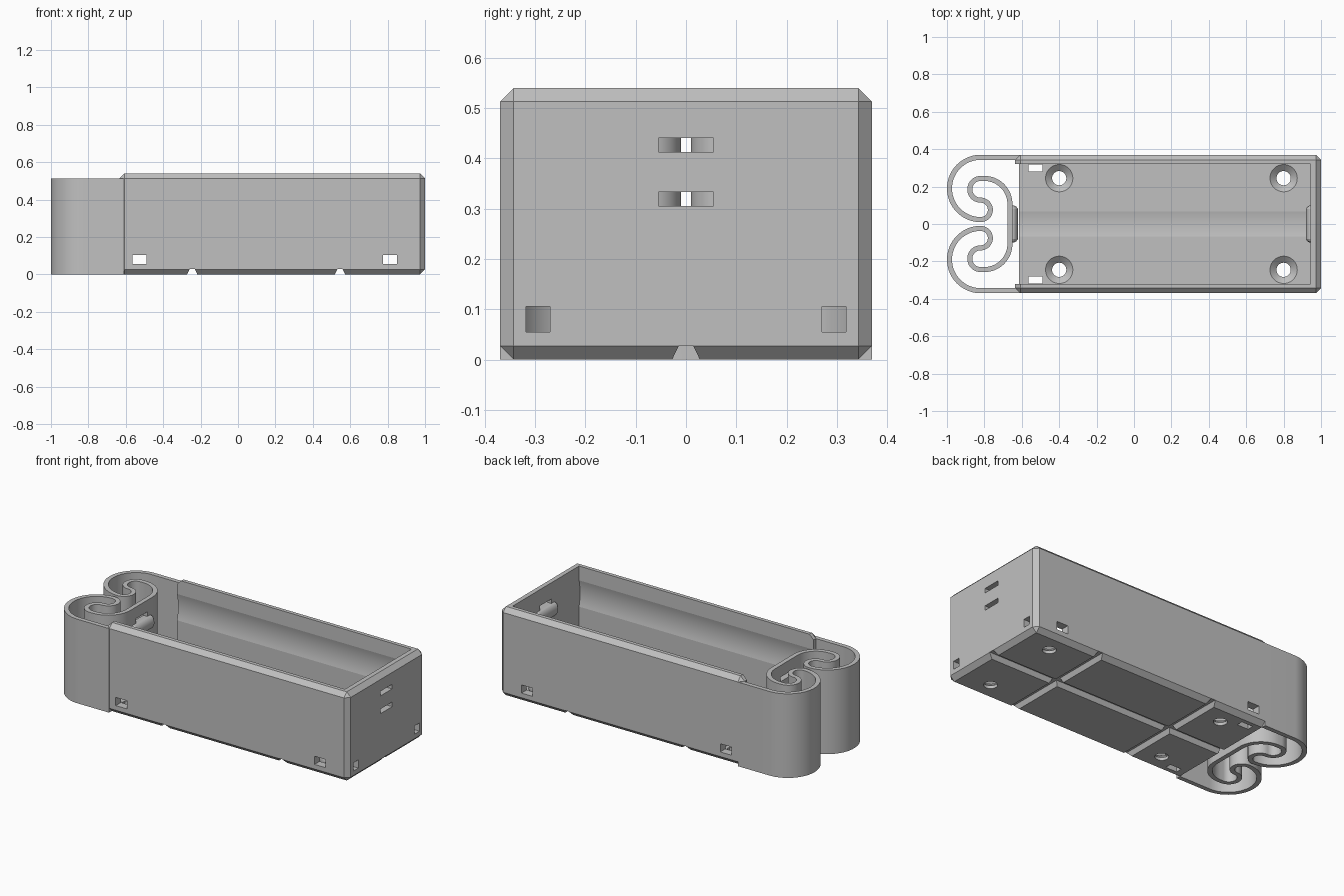
import bpy, bmesh, math
from mathutils import Vector

if "Cube" in bpy.data.objects:
    bpy.data.objects.remove(bpy.data.objects["Cube"], do_unlink=True)

grey = bpy.data.materials.new("plain_grey")
grey.use_nodes = True
COLOUR = (0.53, 0.53, 0.53, 1)
grey.diffuse_color = COLOUR
grey.node_tree.nodes["Principled BSDF"].inputs["Base Color"].default_value = COLOUR


def finish(bm, name):
    bmesh.ops.recalc_face_normals(bm, faces=bm.faces)
    mesh = bpy.data.meshes.new(name)
    bm.to_mesh(mesh)
    bm.free()
    mesh.materials.append(grey)
    ob = bpy.data.objects.new(name, mesh)
    bpy.context.scene.collection.objects.link(ob)
    return ob


def loft(rings, name):
    """Skin a closed solid through matching rings of points."""
    bm = bmesh.new()
    rows = [[bm.verts.new(p) for p in ring] for ring in rings]
    n = len(rows[0])
    for a, b in zip(rows, rows[1:]):
        for i in range(n):
            j = (i + 1) % n
            bm.faces.new((a[i], a[j], b[j], b[i]))
    bm.faces.new(rows[0])
    bm.faces.new(rows[-1])
    return finish(bm, name)


def prism(points, axis, lo, hi, name="cutter"):
    """Extrude a 2D outline along x, y or z."""
    def place(p, h):
        return {"x": (h, *p), "y": (p[0], h, p[1]), "z": (*p, h)}[axis]
    return loft([[place(p, h) for p in points] for h in (lo, hi)], name)


def box(x0, x1, y0, y1, z0, z1, name="cutter"):
    return prism([(x0, y0), (x1, y0), (x1, y1), (x0, y1)], "z", z0, z1, name)


def circle(u, v, r, n=48):
    return [(u + r * math.cos(math.tau * i / n), v + r * math.sin(math.tau * i / n))
            for i in range(n)]


def activate(ob):
    bpy.ops.object.select_all(action="DESELECT")
    ob.select_set(True)
    bpy.context.view_layer.objects.active = ob


def cut(target, cutter):
    cutter.hide_render = True
    mod = target.modifiers.new("cut", "BOOLEAN")
    mod.operation, mod.solver, mod.object = "DIFFERENCE", "EXACT", cutter
    activate(target)
    bpy.ops.object.modifier_apply(modifier=mod.name)
    bpy.data.objects.remove(cutter, do_unlink=True)


def smooth(ob):
    activate(ob)
    bpy.ops.object.shade_smooth_by_angle(angle=math.radians(10))


FLOOR, MID = 0.05, 0.373
CHAMFER = 0.027

# Tray: chamfered block, hollowed out and open at the spring end
tray = box(-0.635, 1, -0.37, 0.37, 0, 0.54, "tray")
bm = bmesh.new()
bm.from_mesh(tray.data)
bmesh.ops.bevel(bm, geom=bm.edges[:], offset=CHAMFER, segments=1, affect="EDGES")
bm.to_mesh(tray.data)
bm.free()
cut(tray, prism([(-0.8, -0.1), (-0.615, -0.1), (-0.615, FLOOR), (0.945, FLOOR),
                 (0.945, 1), (-0.8, 1)], "y", -0.32, 0.32))
cut(tray, prism(circle(0, MID, 0.33, 96), "x", -0.7, 0.945))

# Grooves under the floor
def groove(c):
    return [(c - 0.028, -0.001), (c + 0.028, -0.001), (c + 0.014, 0.028), (c - 0.014, 0.028)]

for x in (-0.245, 0.545):
    cut(tray, prism(groove(x), "y", -0.5, 0.5))
cut(tray, prism(groove(0), "x", -0.8, 1.2))

for side in (1, -1):
    def span(a, b):
        return sorted((a * side, b * side))
    # Wire windows in the long walls, end wall and floor
    for x in (-0.565, 0.775):
        cut(tray, box(x, x + 0.075, *span(0.3, 0.4), 0.055, 0.105))
    cut(tray, box(0.92, 1.1, *span(0.27, 0.318), 0.055, 0.105))
    cut(tray, box(-0.565, -0.49, *span(0.28, 0.318), -0.1, 0.052))
    # Countersunk screw holes
    for x in (-0.4, 0.8):
        y = 0.245 * side
        profile = [(0.038, -0.05), (0.038, 0.018), (0.073, 0.048), (0.073, 0.06)]
        cut(tray, loft([[(u, v, z) for u, v in circle(x, y, r)] for r, z in profile], "cutter"))

# Shallow polarity marks in the floor
ENGRAVE = FLOOR - 0.008
cut(tray, box(-0.125, -0.1, 0.107, 0.267, ENGRAVE, 0.06))
cut(tray, prism([(0.048, 0.112), (0.365, 0.112), (0.365, 0.155), (0.41, 0.155),
                 (0.41, 0.22), (0.365, 0.22), (0.365, 0.257), (0.048, 0.257)],
                "z", ENGRAVE, 0.06))
a, b, cx, cy = 0.08, 0.013, 0.524, 0.187
plus = [(-a, -b), (-b, -b), (-b, -a), (b, -a), (b, -b), (a, -b),
        (a, b), (b, b), (b, a), (-b, a), (-b, b), (-a, b)]
cut(tray, prism([(cx + u, cy + v) for u, v in plus], "z", ENGRAVE, 0.06))


# Spring: one thin strip swept along two mirrored S curves
def arc(cx, cy, r, start, end, n=28):
    steps = [math.radians(start + (end - start) * i / n) for i in range(n + 1)]
    return [(cx + r * math.cos(t), cy + r * math.sin(t)) for t in steps]


T = 0.027
half = [(-0.61, 0.3565)]
half += arc(-0.82, 0.19, 0.1665, 90, 270, 40)
half += arc(-0.82, 0.0755, 0.052, -90, 90)[1:]
half += arc(-0.82, 0.1855, 0.058, 270, 90)[1:]
half += arc(-0.80, 0.107, 0.1365, 90, 0)
path = [Vector(p) for p in half + [(x, -y) for x, y in reversed(half)]]
left, right = [], []
for i, p in enumerate(path):
    d = (path[min(i + 1, len(path) - 1)] - path[max(i - 1, 0)]).normalized()
    if i in (0, len(path) - 1):
        d = Vector((-1, 0)) if i == 0 else Vector((1, 0))
    n = Vector((-d.y, d.x)) * T / 2
    left.append(p + n)
    right.append(p - n)
spring = loft([[(*l, 0), (*r, 0), (*r, 0.512), (*l, 0.512)] for l, r in zip(left, right)],
              "spring")

# Contact slots through the end wall and the spring plate
for z in (0.305, 0.413):
    cut(tray, box(0.9, 1.1, -0.055, 0.055, z, z + 0.028))
    cut(spring, box(-0.69, -0.635, -0.055, 0.055, z, z + 0.028))

# Rounded contact bars between the slots
for x, name in ((0.945, "end_contact_bar"), (-0.65, "spring_contact_bar")):
    depth = 0.026 if x > 0 else 0.03
    back = 0.026 if x > 0 else 0.012
    rings = []
    for y, s in ((-0.1, 0.2), (-0.092, 0.7), (-0.08, 1), (0.08, 1), (0.092, 0.7), (0.1, 0.2)):
        ring = []
        for u, v in circle(0, 0, 1, 40):
            inward = -u if x > 0 else u
            reach = depth if inward > 0 else back
            ring.append((x + u * reach * s, y, MID + v * 0.04 * (0.5 + 0.5 * s)))
        rings.append(ring)
    smooth(loft(rings, name))

smooth(tray)
smooth(spring)
